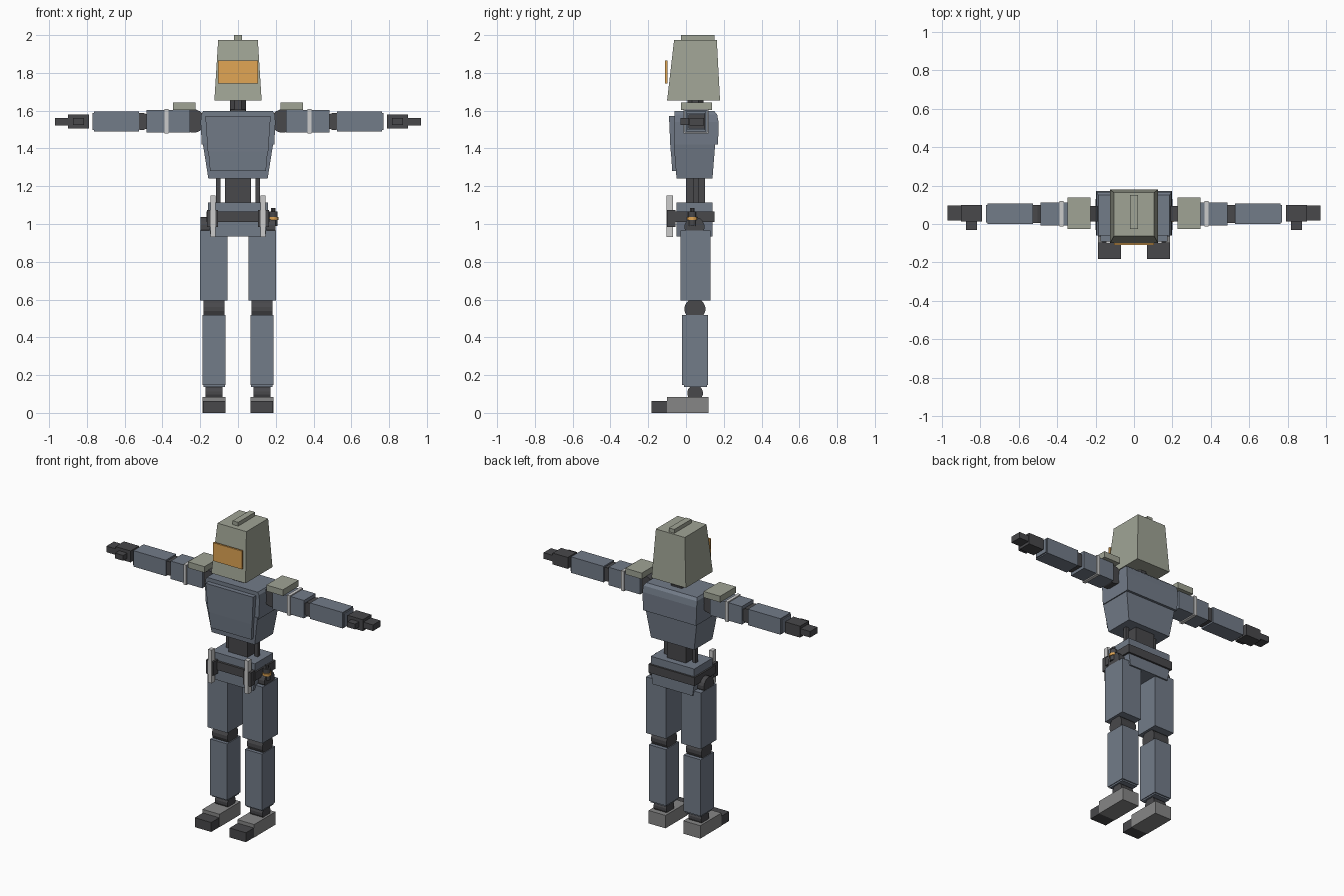
import bpy, bmesh
from math import pi, cos, sin

if "Cube" in bpy.data.objects:
    bpy.data.objects.remove(bpy.data.objects["Cube"])


def mat(name, r, g, b):
    m = bpy.data.materials.new(name)
    m.diffuse_color = (r, g, b, 1)
    m.use_nodes = True
    m.node_tree.nodes["Principled BSDF"].inputs["Base Color"].default_value = m.diffuse_color
    return m


BLUE = mat("blue_grey", .17, .20, .25)
DARK = mat("dark_rubber", .065, .065, .07)
HEAD = mat("pale_green_grey", .35, .37, .30)
LIGHT = mat("light_trim", .65, .65, .62)
BOOT = mat("boot_grey", .24, .24, .24)
AMBER = mat("amber", .75, .38, .09)


def make(name, rings, m):
    """Skin between two or more equal-sized rings and cap both ends."""
    bm = bmesh.new()
    loops = [[bm.verts.new(p) for p in ring] for ring in rings]
    n = len(rings[0])
    for a, b in zip(loops, loops[1:]):
        for i in range(n):
            j = (i + 1) % n
            bm.faces.new((a[i], a[j], b[j], b[i]))
    bm.faces.new(loops[0][::-1])
    bm.faces.new(loops[-1])
    bmesh.ops.recalc_face_normals(bm, faces=bm.faces)
    me = bpy.data.meshes.new(name)
    bm.to_mesh(me)
    bm.free()
    me.materials.append(m)
    ob = bpy.data.objects.new(name, me)
    bpy.context.collection.objects.link(ob)
    return ob


def rect(z, x0, x1, y0, y1):
    return [(x0, y0, z), (x1, y0, z), (x1, y1, z), (x0, y1, z)]


def taper(name, m, *levels):
    """Block centred on x: levels are (z, half width, y front, y back)."""
    return make(name, [rect(z, -w, w, a, b) for z, w, a, b in levels], m)


def box(name, m, x, y, z, s=1):
    return make(name, [rect(k, s * x[0], s * x[1], *y) for k in z], m)


def cyl(name, m, axis, c, r, lo, hi, n=16):
    """Cylinder along an axis; c holds the other two coordinates in order."""
    def ring(k):
        pts = []
        for i in range(n):
            a = 2 * pi * (i + .5) / n
            p = [c[0] + r * cos(a), c[1] + r * sin(a)]
            p.insert("xyz".index(axis), k)
            pts.append(p)
        return pts
    return make(name, [ring(lo), ring(hi)], m)


# Head, visor, crest and neck
taper("helmet", HEAD, (1.655, .125, -.10, .18), (1.975, .105, -.063, .163))
taper("helmet_crest", HEAD, (1.97, .02, -.027, .15), (2.0, .02, -.027, .15))
taper("visor", AMBER, (1.745, .105, -.11, -.098), (1.865, .105, -.11, -.098))
cyl("neck", DARK, "z", (0, .05), .045, 1.58, 1.67, 8)
taper("neck_collar", DARK, (1.59, .04, 0, .1), (1.607, .04, 0, .1))

# Torso with chest, abdomen and waist
taper("upper_chest", BLUE, (1.42, .192, -.06, .17), (1.54, .198, -.06, .172),
      (1.58, .195, -.06, .165), (1.597, .185, -.06, .15))
taper("lower_torso", BLUE, (1.24, .157, -.05, .14), (1.43, .187, -.065, .155))
taper("chest_plate", BLUE, (1.385, .16, -.082, -.05), (1.572, .173, -.09, -.05))
taper("abdomen_plate", BLUE, (1.28, .148, -.073, -.04), (1.385, .157, -.08, -.05))
taper("waist", DARK, (1.10, .07, 0, .1), (1.25, .07, 0, .1))

# Pelvis and belt
taper("pelvis", BLUE, (.935, .145, -.05, .14), (1.02, .158, -.05, .14),
      (1.115, .158, -.05, .14))
taper("belt", DARK, (1.01, .168, -.065, .152), (1.065, .168, -.065, .152))

# Canister on one side of the belt
cyl("canister", DARK, "z", (.187, .033), .022, .99, 1.065, 12)
cyl("canister_band", AMBER, "z", (.187, .033), .028, 1.02, 1.036, 12)
cyl("canister_cap", DARK, "z", (.187, .033), .012, 1.06, 1.085, 8)

for s, side in ((-1, "right"), (1, "left")):
    def b(name, m, x, y, z):
        return box(f"{side}_{name}", m, x, y, z, s)

    def c(name, axis, x, other, r, half):
        if axis == "x":
            return cyl(f"{side}_{name}", DARK, "x", other, r, s * x - half, s * x + half)
        return cyl(f"{side}_{name}", DARK, "y", (s * x, other[1]), r,
                   other[0] - half, other[0] + half)

    # Waist strut, belt holder and rod
    b("waist_strut", DARK, (.093, .116), (.04, .065), (1.1, 1.25))
    b("rod_holder", DARK, (.107, .163), (-.10, -.055), (.985, 1.075))
    b("belt_rod", LIGHT, (.12, .146), (-.102, -.07), (.932, 1.15))

    # Leg
    c("hip_joint", "x", .168, (.045, .985), .053, .03)
    b("thigh", BLUE, (.055, .2), (-.03, .13), (.595, .965))
    c("knee", "x", .127, (.047, .55), .056, .056)
    b("shin", BLUE, (.065, .188), (-.02, .117), (.147, .517))
    b("shin_cuff", BLUE, (.07, .183), (-.01, .11), (.137, .148))
    c("ankle", "x", .127, (.048, .105), .042, .046)
    b("foot", BOOT, (.065, .188), (-.10, .12), (0, .085))
    b("toe_cap", DARK, (.067, .186), (-.183, -.10), (0, .062))

    # Shoulder and upper arm
    c("shoulder_joint", "y", .235, (.053, 1.545), .062, .04)
    b("shoulder_pad", HEAD, (.225, .345), (-.027, .138), (1.603, 1.643))
    b("upper_arm", BLUE, (.255, .485), (-.007, .113), (1.485, 1.603))
    b("arm_band", LIGHT, (.367, .388), (-.014, .12), (1.478, 1.61))

    # Elbow and forearm
    c("elbow", "y", .51, (.052, 1.543), .046, .046)
    b("forearm", BLUE, (.525, .762), (0, .107), (1.49, 1.595))
    b("forearm_cuff", BLUE, (.76, .77), (.007, .1), (1.497, 1.588))

    # Hand
    b("hand", DARK, (.79, .9), (.012, .1), (1.505, 1.58))
    b("fingers", DARK, (.895, .97), (.018, .095), (1.522, 1.562))
    b("thumb", DARK, (.815, .873), (-.03, .015), (1.525, 1.56))
